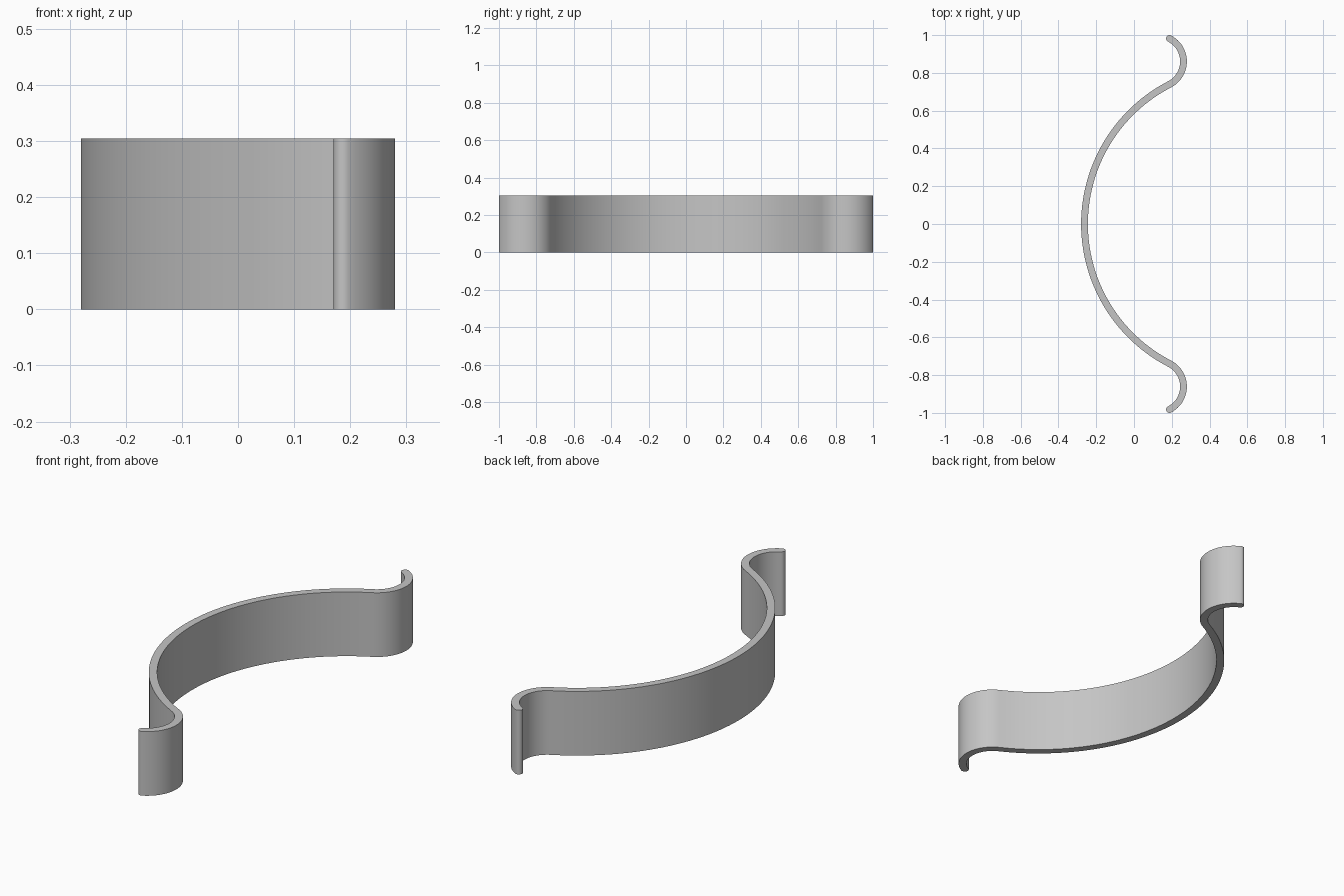
import bpy, bmesh
from math import sin, cos, pi, atan2, hypot
from mathutils import Vector

cube = bpy.data.objects.get("Cube")
if cube:
    bpy.data.objects.remove(cube, do_unlink=True)

HEIGHT = 0.304
HALF = 0.018                          # half the band thickness
BOW_X, BOW_R = 0.57, 0.832            # large central arc
HOOK_Y = 0.8605                       # small end arcs, tangent to the bow
HOOK_R = 0.1367
HOOK_X = 0.262 - HOOK_R
TURN = atan2(HOOK_Y, BOW_X - HOOK_X)  # angle where bow and hook meet


def arc(cx, cy, r, start, end, steps):
    """Points along an arc, both ends included."""
    angles = [start + (end - start) * i / steps for i in range(steps + 1)]
    return [Vector((cx + r * cos(a), cy + r * sin(a), 0)) for a in angles]


def half_side(offset):
    """One face of the band, from the middle of the bow to the hook end."""
    bow = arc(BOW_X, 0, BOW_R + offset, pi, pi - TURN, 28)
    hook = arc(HOOK_X, HOOK_Y, HOOK_R - offset, -TURN, TURN, 24)
    return bow + hook[1:]


def mirrored(points):
    return [Vector((p.x, -p.y, 0)) for p in points]


# Closed outline: outer face, rounded tip, inner face, then the mirrored half
outer, inner = half_side(HALF), half_side(-HALF)
tip = (outer[-1] + inner[-1]) / 2
start = atan2(outer[-1].y - tip.y, outer[-1].x - tip.x)
cap = arc(tip.x, tip.y, HALF, start, start + pi, 10)[1:-1]
if cap[4].x > tip.x:                  # the tip bulges away from the hook
    cap = arc(tip.x, tip.y, HALF, start, start - pi, 10)[1:-1]
half = outer + cap + inner[::-1]
outline = half + mirrored(half[1:-1])[::-1]

# Extrude the outline upward into the band
bm = bmesh.new()
base = bm.faces.new([bm.verts.new(p) for p in outline])
raised = bmesh.ops.extrude_face_region(bm, geom=[base], use_keep_orig=True)
bmesh.ops.translate(bm, vec=(0, 0, HEIGHT),
                    verts=[v for v in raised["geom"] if isinstance(v, bmesh.types.BMVert)])
bmesh.ops.recalc_face_normals(bm, faces=bm.faces)
mesh = bpy.data.meshes.new("curved_band")
bm.to_mesh(mesh)
bm.free()

band = bpy.data.objects.new("curved_band", mesh)
bpy.context.collection.objects.link(band)

# Plain grey finish
grey = bpy.data.materials.new("plain_grey")
grey.use_nodes = True
colour = (0.56, 0.56, 0.56, 1)
grey.diffuse_color = colour
grey.node_tree.nodes["Principled BSDF"].inputs["Base Color"].default_value = colour
mesh.materials.append(grey)

bpy.ops.object.select_all(action="DESELECT")
band.select_set(True)
bpy.context.view_layer.objects.active = band
bpy.ops.object.shade_smooth_by_angle(angle=pi / 6)
